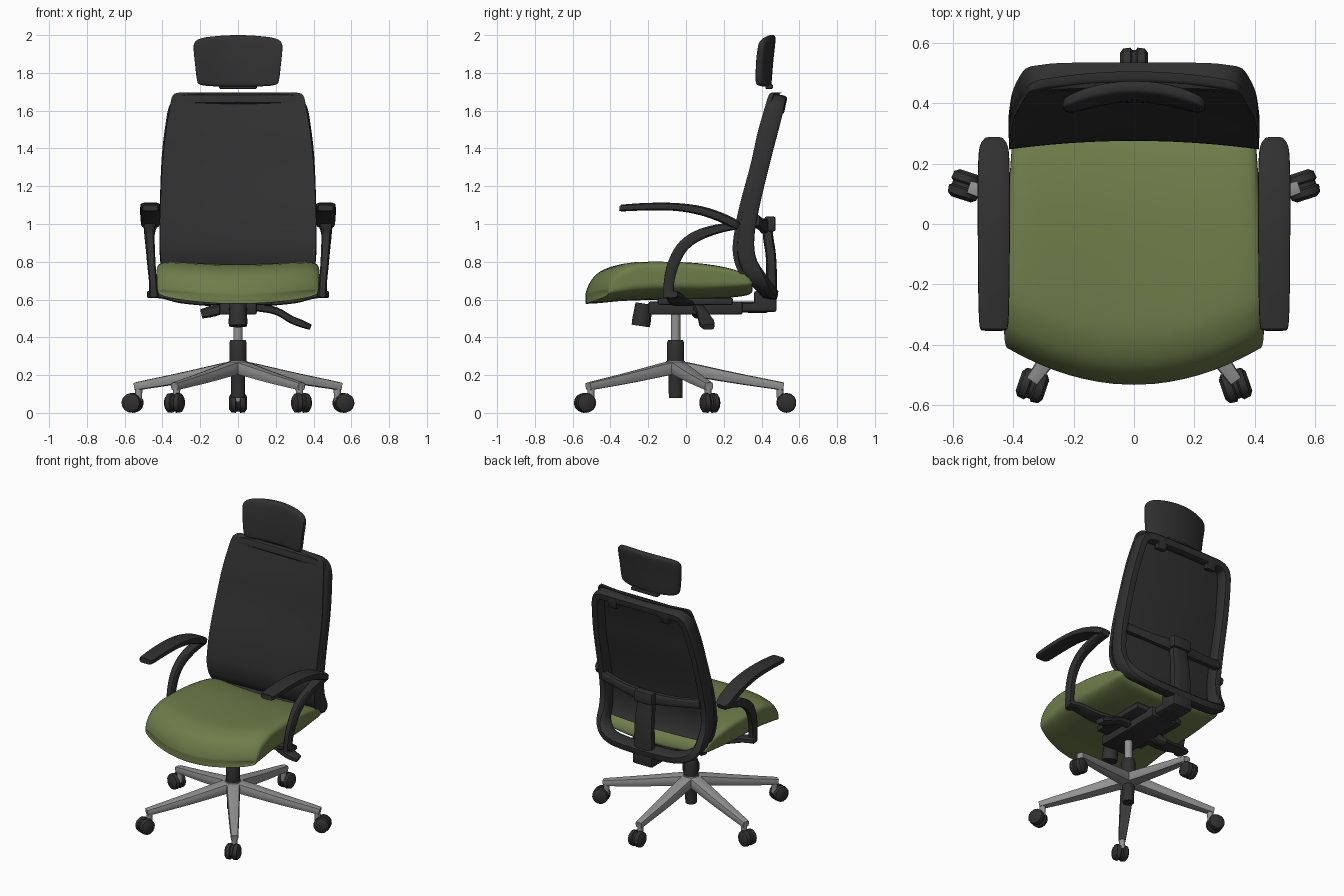
import bpy, bmesh, math
from mathutils import Vector, Matrix

if "Cube" in bpy.data.objects:
    bpy.data.objects.remove(bpy.data.objects["Cube"])


def material(name, rgb):
    m = bpy.data.materials.new(name)
    m.diffuse_color = (*rgb, 1)
    m.use_nodes = True
    m.node_tree.nodes["Principled BSDF"].inputs["Base Color"].default_value = m.diffuse_color
    return m


BLACK = material("charcoal plastic", (0.03, 0.03, 0.03))
GREEN = material("olive fabric", (0.155, 0.205, 0.068))
SILVER = material("brushed metal", (0.29, 0.29, 0.29))
CY = -0.055  # y of the central column


def finish(name, bm, mat, angle=40):
    bmesh.ops.recalc_face_normals(bm, faces=bm.faces)
    me = bpy.data.meshes.new(name)
    bm.to_mesh(me)
    bm.free()
    me.materials.append(mat)
    ob = bpy.data.objects.new(name, me)
    bpy.context.collection.objects.link(ob)
    bpy.ops.object.select_all(action='DESELECT')
    ob.select_set(True)
    bpy.context.view_layer.objects.active = ob
    bpy.ops.object.shade_smooth_by_angle(angle=math.radians(angle))
    return ob


def loft(name, rings, mat, closed=False):
    """Skin a list of point rings; cap the ends unless it is a closed loop."""
    bm = bmesh.new()
    vs = [[bm.verts.new(p) for p in r] for r in rings]
    n = len(vs[0])
    pairs = list(zip(vs, vs[1:])) + ([(vs[-1], vs[0])] if closed else [])
    for a, b in pairs:
        for i in range(n):
            j = (i + 1) % n
            bm.faces.new((a[i], a[j], b[j], b[i]))
    if not closed:
        # caps are strips, which follow bowed ends (rings are symmetric)
        for ring in (vs[0], vs[-1]):
            for i in range(n // 2 - 1):
                bm.faces.new((ring[i], ring[i + 1], ring[n - 2 - i], ring[n - 1 - i]))
    return finish(name, bm, mat)


def section(n, p):
    """Superellipse in the unit square, with points spread evenly along its edge."""
    f = lambda v: math.copysign(abs(v) ** (2 / p), v)
    fine = [(f(math.cos(a)), f(math.sin(a))) for a in (i * math.pi / 1000 for i in range(2001))]
    acc = [0]
    for a, b in zip(fine, fine[1:]):
        acc.append(acc[-1] + math.dist(a, b))
    out, k = [], 0
    for i in range(n):
        while acc[k] < acc[-1] * (i + .5) / n:
            k += 1
        out.append(fine[k])
    return out


def spline(pts, steps, closed=False):
    """Catmull-Rom resampling of tuples of any length."""
    m, out = len(pts), []
    get = lambda i: pts[i % m] if closed else pts[max(0, min(m - 1, i))]
    for i in range(m if closed else m - 1):
        q = [get(i + k) for k in (-1, 0, 1, 2)]
        for s in range(steps):
            t = s / steps
            out.append(tuple(.5 * (2 * b + (c - a) * t + (2 * a - 5 * b + 4 * c - d) * t * t
                                   + (3 * b - a - 3 * c + d) * t ** 3) for a, b, c, d in zip(*q)))
    return out if closed else out + [tuple(pts[-1])]


def sweep(name, ctrl, side, mat, steps=4, closed=False, n=16, p=5):
    """Sweep a section along (x, y, z, width along side, height) points."""
    pts = spline(ctrl, steps, closed)
    m, rings, side, sec = len(pts), [], Vector(side), section(n, p)
    for i, q in enumerate(pts):
        a = pts[(i - 1) % m] if closed else pts[max(i - 1, 0)]
        b = pts[(i + 1) % m] if closed else pts[min(i + 1, m - 1)]
        t = (Vector(b[:3]) - Vector(a[:3])).normalized()
        s = (side - t * side.dot(t)).normalized()
        h = t.cross(s)
        rings.append([Vector(q[:3]) + s * (u * q[3] / 2) + h * (v * q[4] / 2) for u, v in sec])
    return loft(name, rings, mat, closed)


def lathe(name, profile, loc, axis, mat, n=20):
    """Turn (radius, height) pairs around an axis through loc."""
    rot = Vector((0, 0, 1)).rotation_difference(Vector(axis)).to_matrix()
    return loft(name, [[Vector(loc) + rot @ Vector((r * math.cos(2 * math.pi * i / n), r * math.sin(2 * math.pi * i / n), h))
                        for i in range(n)] for r, h in profile], mat)


def box(name, loc, size, mat, rx=0, bevel=.012):
    bm = bmesh.new()
    bmesh.ops.create_cube(bm, size=1, matrix=Matrix.Translation(loc) @ Matrix.Rotation(rx, 4, 'X') @ Matrix.Diagonal((*size, 1)))
    bmesh.ops.bevel(bm, geom=bm.edges[:], offset=bevel, segments=2, affect='EDGES', profile=.5)
    return finish(name, bm, mat)


# Five-star base with legs, stems and casters
for k in range(5):
    a = math.radians(90 + 72 * k)
    d, s = Vector((math.cos(a), math.sin(a), 0)), Vector((-math.sin(a), math.cos(a), 0))
    at = lambda r, z: Vector((0, CY, z)) + d * r
    leg = [(.0, .24, .08, .065), (.06, .233, .085, .07), (.3, .187, .07, .058), (.53, .147, .05, .045), (.572, .14, .045, .04)]
    sweep(f"base_leg_{k}", [(*at(r, z), w, h) for r, z, w, h in leg], s, SILVER, n=12)
    lathe(f"caster_stem_{k}", [(.018, 0), (.02, .09)], at(.553, .06), (0, 0, 1), SILVER, 10)
    swing = Vector((-.3 * d.x, .35 * d.y - .1, 0)) if d.y < 0 else Vector((0, 0, 0))
    roll = (d + swing).normalized()  # front casters swivel towards the front
    axle = Vector((-roll.y, roll.x, 0))
    hub = at(.553, .053) + roll * .034
    lathe(f"caster_{k}", [(.034, -.047), (.05, -.036), (.053, -.012), (.045, -.006), (.045, .006), (.053, .012),
                          (.05, .036), (.034, .047)], hub, axle, BLACK, 14)

# Gas column
lathe("base_hub", [(.055, .2), (.06, .22), (.05, .275)], (0, CY, 0), (0, 0, 1), SILVER)
lathe("column_lower_tube", [(.036, .08), (.038, .22), (.045, .26), (.045, .37), (.04, .385)], (0, CY, 0), (0, 0, 1), BLACK)
lathe("column_piston", [(.025, .38), (.025, .56)], (0, CY, 0), (0, 0, 1), SILVER)

# Tilt mechanism below the seat
box("seat_pan", (0, .05, .59), (.36, .4, .04), BLACK)
box("tilt_housing", (0, .05, .555), (.2, .5, .07), BLACK)
lathe("tension_knob", [(.048, 0), (.05, .02), (.045, .12)], (0, -.24, .46), (0, .15, 1), BLACK)
sweep("height_lever", [(.08, .06, .565, .05, .05), (.2, .08, .54, .05, .04), (.28, .1, .495, .07, .04),
                       (.33, .11, .475, .08, .04), (.38, .12, .455, .06, .03)], (0, 1, 0), BLACK)
sweep("tilt_lever", [(-.06, .05, .56, .05, .05), (-.13, .06, .54, .06, .06), (-.19, .07, .525, .06, .05)], (0, 1, 0), BLACK)

# Seat cushion: dished across, bowed at the front
seat = [(-.532, .622, .585, .41), (-.53, .638, .578, .42), (-.512, .685, .578, .427), (-.475, .733, .58, .43),
        (-.42, .765, .585, .432), (-.33, .785, .593, .43), (-.1, .786, .6, .425), (.1, .775, .6, .415), (.25, .745, .612, .405),
        (.32, .71, .622, .4), (.345, .68, .635, .392), (.352, .655, .645, .38)]
rings, sec = [], section(64, 6)
for y, zt, zb, w in spline(seat, 3):
    bow = .12 * max(0, min(1, (.1 - y) / .5))
    rings.append([(u * w, y + bow * u * u, (zt + zb) / 2 + v * (zt - zb) / 2 + (.028 if v > 0 else .04) * u * u)
                  for u, v in sec])
loft("seat_cushion", rings, GREEN)

# Backrest frame: closed loop mirrored about x = 0
half = [(.2, .487, 1.655), (.3, .48, 1.648), (.336, .472, 1.61), (.353, .452, 1.53), (.374, .405, 1.35), (.384, .345, 1.1),
        (.386, .317, .93), (.382, .327, .81), (.362, .38, .71), (.29, .425, .655), (.15, .44, .635)]
loop = half + [(-x, y, z) for x, y, z in reversed(half)]
sweep("backrest_frame", [(*q, .09, .06) for q in loop], (0, 1, -.2), BLACK, closed=True)

# Backrest panel: thin curved sheet over the frame front
panel = [(.315, .452, 1.695), (.345, .438, 1.682), (.361, .418, 1.62), (.383, .378, 1.48), (.4, .343, 1.32), (.411, .284, 1.1),
         (.413, .256, .96), (.412, .247, .86), (.405, .262, .78), (.395, .287, .735)]
rings = []
for w, y, z in spline(panel, 4):
    us = [i / 12 - 1 for i in range(25)]
    edge = lambda u, t: (u * w, y + t + .028 * (1 - u * u), z)
    rings.append([edge(u, 0) for u in us] + [edge(u, .025) for u in reversed(us)])
loft("backrest_panel", rings, BLACK)

# Back support: spine, lumbar bar and top clips
sweep("back_spine", [(0, .1, .565, .16, .06), (0, .34, .56, .15, .06), (0, .43, .57, .15, .07), (0, .452, .64, .14, .06),
                     (0, .45, .82, .13, .055), (0, .435, .93, .12, .055), (0, .43, 1.02, .11, .05)], (1, 0, 0), BLACK)
box("spine_heel", (0, .42, .59), (.15, .12, .11), BLACK)
sweep("lumbar_bar", [(-.37, .365, 1.02, .05, .06), (-.2, .395, 1.0, .04, .06), (0, .415, .99, .05, .08),
                     (.2, .395, 1.0, .04, .06), (.37, .365, 1.02, .05, .06)], (0, 1, 0), BLACK)
box("spine_cap", (0, .445, 1.0), (.14, .06, .08), BLACK)
for s in (-1, 1):
    box(f"top_clip_{'lr'[s > 0]}", (s * .2, .505, 1.63), (.07, .045, .09), BLACK, -.2)

# Headrest: wraps forward at the sides
head = [(.15, .427, 1.728, .014), (.2, .427, 1.735, .022), (.217, .428, 1.76, .026), (.228, .435, 1.86, .027),
        (.235, .445, 1.94, .026), (.232, .45, 1.975, .024), (.215, .453, 1.993, .019), (.18, .454, 2.0, .01)]
rings, sec = [], section(48, 5)
for w, y, z, t in spline(head, 3):
    dz = .022 * (z - 1.77) / .23
    rings.append([(u * w, y + v * t - .052 * (u * w / .235) ** 2, z - dz * (u * w / .235) ** 2) for u, v in sec])
loft("headrest", rings, BLACK)
box("headrest_bracket", (0, .44, 1.728), (.2, .04, .025), BLACK, bevel=.006)

# Armrests: pad, curved support and foot under the seat
for s in (-1, 1):
    tag = "right" if s > 0 else "left"
    pad = [(-.348, 1.085, .07, .026), (-.335, 1.085, .095, .036), (-.2, 1.092, .104, .04), (-.05, 1.09, .106, .042),
           (.08, 1.07, .108, .048), (.18, 1.037, .105, .05), (.25, 1.004, .095, .05), (.28, .99, .06, .035)]
    sweep(f"armrest_pad_{tag}", [(s * .464, *q) for q in pad], (1, 0, 0), BLACK)
    arm = [(.465, .27, .99, .07, .035), (.468, .16, .972, .06, .05), (.468, .05, .932, .052, .058), (.464, -.025, .87, .048, .06),
           (.458, -.07, .78, .044, .06), (.45, -.09, .69, .042, .055), (.445, -.092, .612, .05, .055)]
    sweep(f"armrest_support_{tag}", [(s * x, *q) for x, *q in arm], (1, 0, 0), BLACK)
    foot = [(.475, .627, .07, .035), (.4, .622, .08, .035), (.3, .595, .1, .03), (.15, .58, .12, .03)]
    sweep(f"armrest_foot_{tag}", [(s * x, -.08 + (.475 - x) * .2, *q) for x, *q in foot], (0, 1, 0), BLACK)
